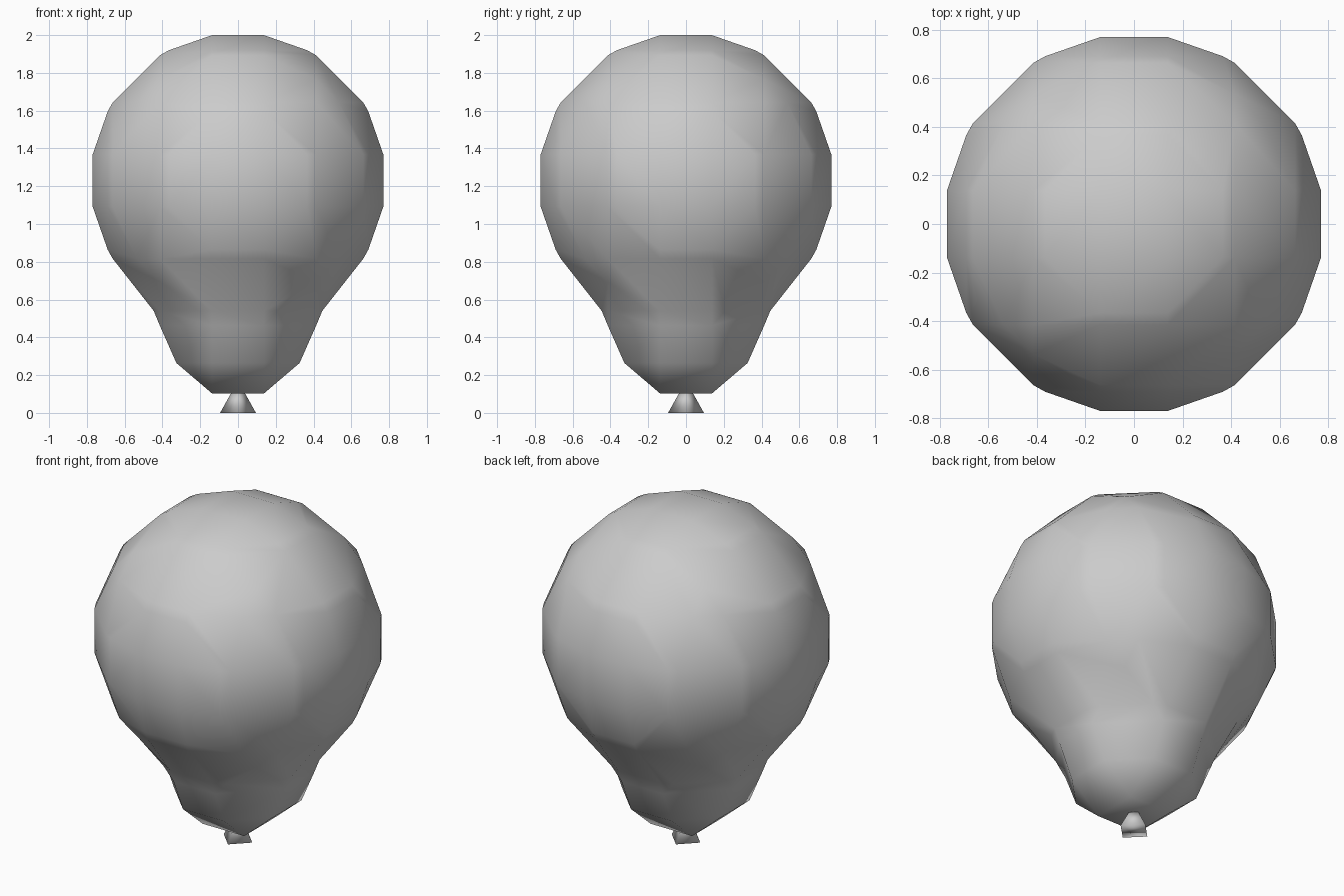
import bpy
import bmesh
from mathutils import Matrix

if "Cube" in bpy.data.objects:
    bpy.data.objects.remove(bpy.data.objects["Cube"])

UNIT = 0.69      # overall size factor
CENTRE = 1.23    # height of the big sphere's centre


def smooth(mesh):
    for p in mesh.polygons:
        p.use_smooth = True


# Balloon body: a big and a small metaball blended on a coarse lattice
meta = bpy.data.metaballs.new("body_blend")
meta.resolution = meta.render_resolution = 0.4 * UNIT
meta.threshold = 0.6
for z, radius in ((0.0, 2.0), (-1.2, 0.865)):
    ball = meta.elements.new(type='BALL')
    ball.co = (0, 0, z * UNIT)
    ball.radius = radius * UNIT
    ball.stiffness = 2.0
blend = bpy.data.objects.new("body_blend", meta)
blend.location.z = CENTRE
bpy.context.collection.objects.link(blend)
bpy.context.view_layer.update()

# Freeze the blend into a plain mesh
graph = bpy.context.evaluated_depsgraph_get()
mesh = bpy.data.meshes.new_from_object(blend.evaluated_get(graph))
bpy.data.objects.remove(blend)
mesh.name = "balloon_body"
smooth(mesh)
body = bpy.data.objects.new("balloon_body", mesh)
body.location.z = CENTRE
bpy.context.collection.objects.link(body)

# Knot: small four-sided cone with its corners on the axes
bm = bmesh.new()
bmesh.ops.create_cone(bm, cap_ends=True, segments=4, radius1=0.095, radius2=0,
                      depth=0.17, matrix=Matrix.Translation((0, 0, 0.085)))
bmesh.ops.remove_doubles(bm, verts=bm.verts, dist=0.0001)
mesh = bpy.data.meshes.new("balloon_knot")
bm.to_mesh(mesh)
bm.free()
smooth(mesh)
knot = bpy.data.objects.new("balloon_knot", mesh)
bpy.context.collection.objects.link(knot)
